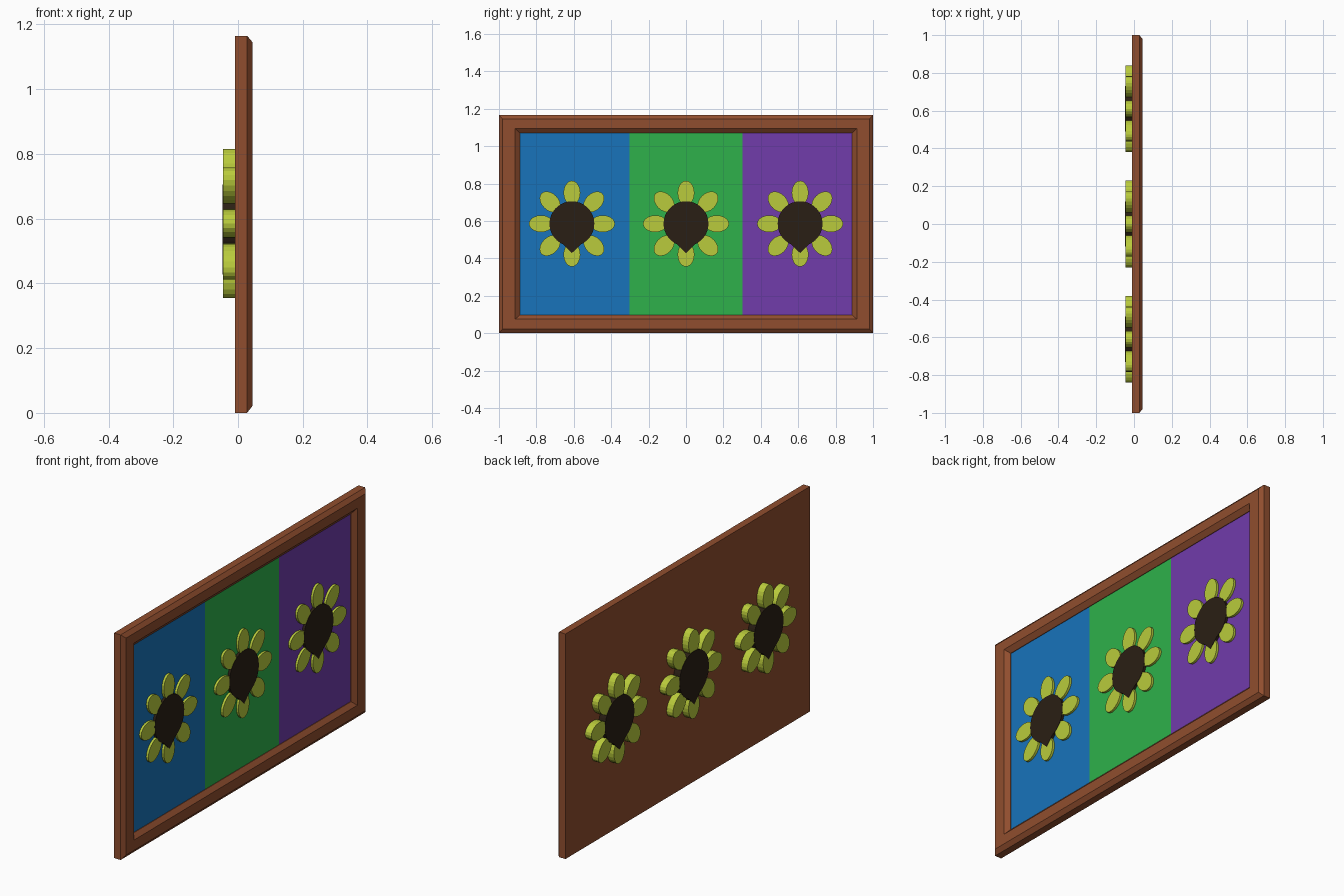
import bpy, bmesh
from math import sin, cos, pi, radians

if "Cube" in bpy.data.objects:
    bpy.data.objects.remove(bpy.data.objects["Cube"])


def material(name, rgb):
    # display colour (0-255) to linear
    m = bpy.data.materials.new(name)
    m.diffuse_color = [(c / 255) ** 2.2 for c in rgb] + [1]
    m.use_nodes = True
    m.node_tree.nodes["Principled BSDF"].inputs["Base Color"].default_value = m.diffuse_color
    return m


def make_object(name, bm, mat):
    bmesh.ops.recalc_face_normals(bm, faces=bm.faces)
    me = bpy.data.meshes.new(name)
    bm.to_mesh(me)
    bm.free()
    me.materials.append(mat)
    ob = bpy.data.objects.new(name, me)
    bpy.context.collection.objects.link(ob)
    return ob


def add_loft(bm, loops):
    # closed solid through a series of matching point loops
    rings = [[bm.verts.new(p) for p in loop] for loop in loops]
    for a, b in zip(rings, rings[1:]):
        n = len(a)
        for i in range(n):
            j = (i + 1) % n
            bm.faces.new((a[i], a[j], b[j], b[i]))
    bm.faces.new(rings[0])
    bm.faces.new(rings[-1])


def rect(x, y0, y1, z0, z1):
    return [(x, y0, z0), (x, y1, z0), (x, y1, z1), (x, y0, z1)]


def add_prism(bm, outline, x0, x1):
    add_loft(bm, [[(x, y, z) for y, z in outline] for x in (x0, x1)])


wood = material("wood", (143, 79, 50))
petal_mat = material("petal_yellow", (184, 202, 62))
seed_mat = material("seed_brown", (46, 36, 27))

# Frame: back board, bevelled outer edge, sloping inner lip, recessed floor
bm = bmesh.new()
add_loft(bm, [
    rect(-0.010, -1.0, 1.0, 0.0, 1.165),
    rect(0.028, -1.0, 1.0, 0.0, 1.165),
    rect(0.045, -0.98, 0.98, 0.022, 1.145),
    rect(0.045, -0.913, 0.913, 0.075, 1.095),
    rect(0.025, -0.888, 0.888, 0.097, 1.07),
    rect(0.016, -0.888, 0.888, 0.097, 1.07),
])
make_object("frame", bm, wood)

# Three coloured panels
for name, y0, y1, rgb in (("blue", -0.888, -0.303, (30, 115, 186)),
                          ("green", -0.303, 0.303, (50, 176, 76)),
                          ("purple", 0.303, 0.888, (112, 62, 170))):
    bm = bmesh.new()
    add_loft(bm, [rect(x, y0, y1, 0.097, 1.07) for x in (0.014, 0.022)])
    make_object(name + "_panel", bm, material(name, rgb))

# Flowers pass right through the board
CZ = 0.585
for n, cy in enumerate((-0.61, 0.0, 0.61), 1):
    bm = bmesh.new()
    for k in range(8):
        a = k * pi / 4
        outline = []
        for i in range(20):
            t = 2 * pi * i / 20
            r, w = 0.165 + 0.065 * cos(t), 0.045 * sin(t)
            outline.append((cy + r * cos(a) - w * sin(a),
                            CZ + r * sin(a) + w * cos(a)))
        add_prism(bm, outline, -0.046, 0.034)
    make_object(f"petals_{n}", bm, petal_mat)

    # Seed disc with a pointed drop at the bottom
    bm = bmesh.new()
    outline = [(cy, CZ - 0.157)]
    for i in range(33):
        t = radians(-90 + 23 + i * (360 - 46) / 32)
        outline.append((cy + 0.12 * cos(t), CZ + 0.12 * sin(t)))
    add_prism(bm, outline, -0.0475, 0.0355)
    make_object(f"seed_disc_{n}", bm, seed_mat)
